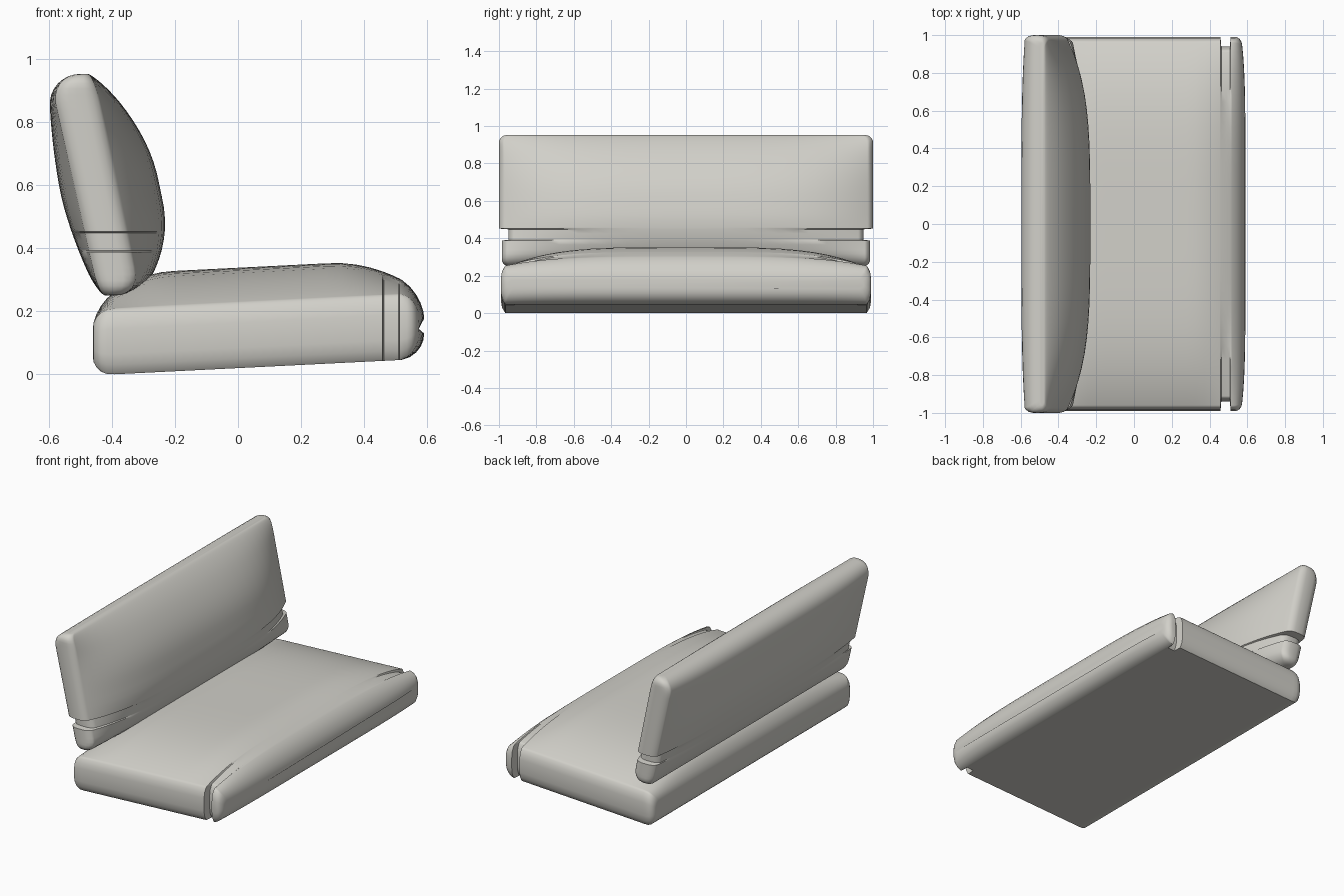
import bpy, bmesh, math

cube = bpy.data.objects.get("Cube")
if cube:
    bpy.data.objects.remove(cube, do_unlink=True)

fabric = bpy.data.materials.new("warm_grey_fabric")
fabric.use_nodes = True
color = (0.64, 0.63, 0.585, 1)
fabric.diffuse_color = color
fabric.node_tree.nodes["Principled BSDF"].inputs["Base Color"].default_value = color


def soft(distance, radius):
    """Inset of a rounded edge at a distance from the end."""
    gap = min(radius, max(0, radius - distance))
    return radius - math.sqrt(radius * radius - gap * gap)


def ease(q):
    """Rise quickly from zero, then level off at one."""
    return 1 - (1 - min(1, max(0, q))) ** 2


def spread(start, end, count):
    """Positions between two ends, closer together near the ends."""
    middle, half = (start + end) / 2, (end - start) / 2
    return [middle - half * math.cos(math.pi * i / count) for i in range(count + 1)]


def section(width, low_edge, low_crown, high_edge, high_crown):
    """Closed cushion section: crowned faces joined by soft side panels."""
    seam = 0.975
    across = spread(-1, 1, 28)
    panel = []
    for t in spread(0, 1, 8)[1:-1]:
        bulge = 1 - (1 - seam) * (2 * t - 1) ** 4
        panel.append((width * bulge, low_edge + t * (high_edge - low_edge)))
    low = [(u * width * seam, low_edge - low_crown * (1 - u ** 4)) for u in across]
    high = [(u * width * seam, high_edge + high_crown * (1 - u ** 4)) for u in across]
    return low + panel + high[::-1] + [(-y, v) for y, v in reversed(panel)]


def cushion(name, positions, shape, place):
    """Loft the sections given by shape; place turns them into 3D points."""
    bm = bmesh.new()
    rings = []
    for a in positions:
        rings.append([bm.verts.new(place(a, y, v)) for y, v in section(*shape(a))])
    for ring, following in zip(rings, rings[1:]):
        for i in range(len(ring)):
            bm.faces.new((ring[i - 1], ring[i], following[i], following[i - 1]))
    bm.faces.new(rings[0])
    bm.faces.new(rings[-1])
    bmesh.ops.recalc_face_normals(bm, faces=bm.faces)
    mesh = bpy.data.meshes.new(name)
    bm.to_mesh(mesh)
    bm.free()
    mesh.materials.append(fabric)
    ob = bpy.data.objects.new(name, mesh)
    bpy.context.collection.objects.link(ob)
    bpy.ops.object.select_all(action="DESELECT")
    ob.select_set(True)
    bpy.context.view_layer.objects.active = ob
    bpy.ops.object.shade_smooth_by_angle(angle=math.radians(40))


def with_groove(positions, groove):
    """Add rings on both sides of each groove wall."""
    tiny = 0.002
    return sorted(positions + [g + s for g in groove for s in (-tiny, tiny)])


# Seat: lofted from back to front, with a side groove behind the front roll
SEAT_BACK, SEAT_FRONT = -0.46, 0.59
SEAT_GROOVE = (0.46, 0.51)


def seat_shape(x):
    behind, ahead = x - SEAT_BACK, SEAT_FRONT - x
    rounding = soft(behind, 0.06) + soft(ahead, 0.08)
    slope = 0.05 * behind
    width = 0.99 - soft(min(behind, ahead), 0.04)
    if SEAT_GROOVE[0] < x < SEAT_GROOVE[1]:
        width -= 0.05
    crown = 0.11 * ease(behind / 0.25) * ease(ahead / 0.3)
    return width, slope + rounding - 0.003, 0, 0.205 + slope - rounding, crown


def place_seat(x, y, z):
    # The front roll bows back towards its corners
    bow = 0.3 * max(0, x - SEAT_GROOVE[1]) * y ** 6
    return x - bow, y, z


cushion("seat_cushion", with_groove(spread(SEAT_BACK, SEAT_FRONT, 30), SEAT_GROOVE),
        seat_shape, place_seat)

# Backrest: lofted upward on a lean, with a side groove above the lower tab
BACK_BOTTOM, BACK_TOP = 0.25, 0.952
BACK_GROOVE = (0.39, 0.45)


def back_shape(z):
    above, below = z - BACK_BOTTOM, BACK_TOP - z
    top, bottom = soft(below, 0.1), soft(above, 0.08)
    rear = -0.384 - 0.226 * z + top + bottom / 4
    front = -0.256 - 0.21 * z - top / 5 - bottom
    width = 1 - soft(min(above, below), 0.04)
    if z < BACK_GROOVE[1]:
        width -= 0.015
        if z > BACK_GROOVE[0]:
            width -= 0.035
    rear_crown = 0.05 * ease(above / 0.35) * ease(below / 0.45)
    front_crown = 0.133 * ease(above / 0.3) * ease(below / 0.33)
    return width, rear, rear_crown, front, front_crown


cushion("backrest_cushion", with_groove(spread(BACK_BOTTOM, BACK_TOP, 30), BACK_GROOVE),
        back_shape, lambda z, y, x: (x, y, z))
